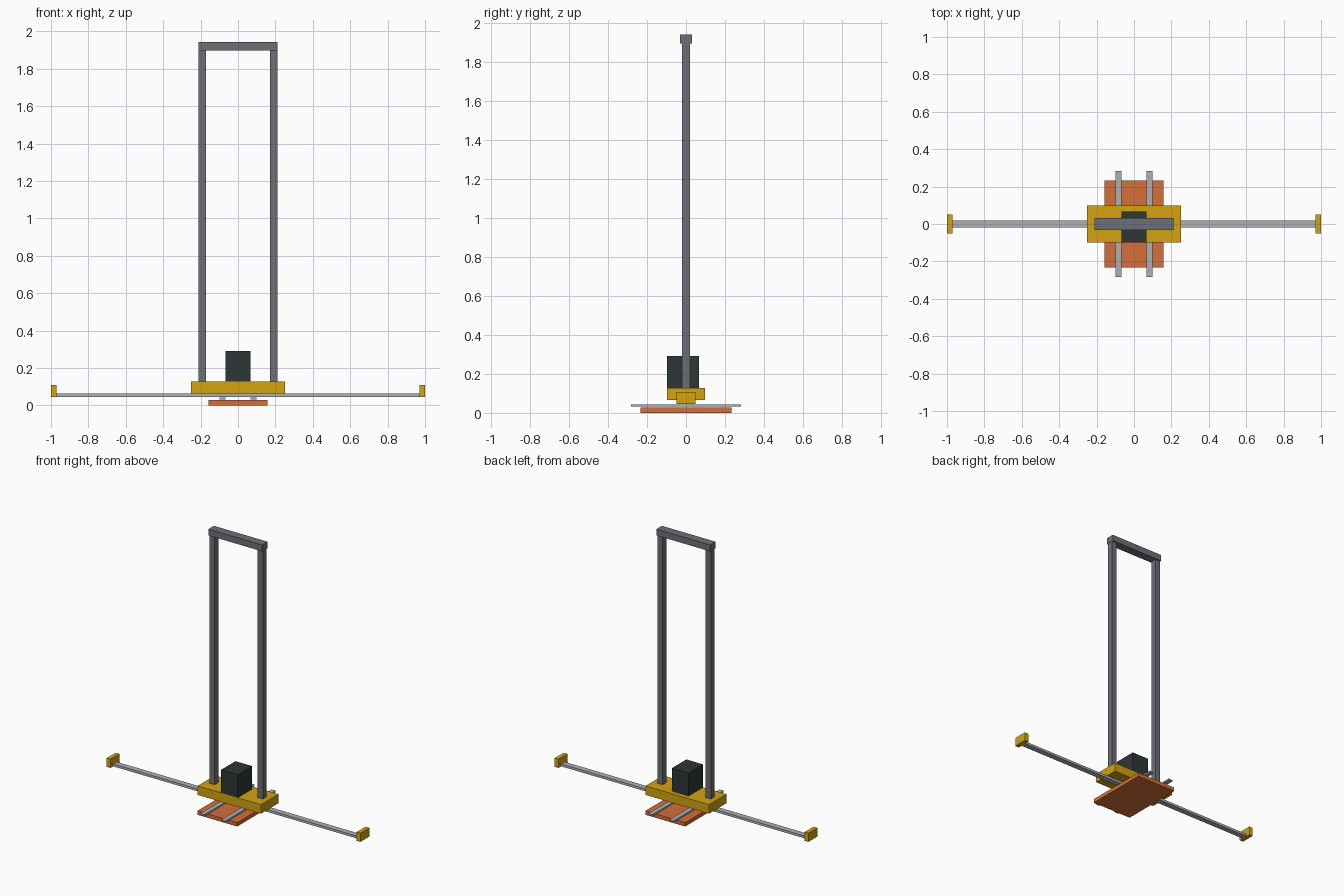
import bpy
import bmesh
from mathutils import Vector

default = bpy.data.objects.get("Cube")
if default:
    bpy.data.objects.remove(default, do_unlink=True)


def make_material(name, r, g, b):
    mat = bpy.data.materials.new(name)
    mat.use_nodes = True
    mat.diffuse_color = (r, g, b, 1)
    bsdf = mat.node_tree.nodes["Principled BSDF"]
    bsdf.inputs["Base Color"].default_value = (r, g, b, 1)
    return mat


yellow = make_material("safety yellow", 0.66, 0.37, 0.005)
steel = make_material("dark steel", 0.15, 0.16, 0.18)
rail_grey = make_material("light rail grey", 0.42, 0.44, 0.46)
orange = make_material("orange", 0.66, 0.16, 0.04)
charcoal = make_material("charcoal", 0.027, 0.037, 0.037)


def box(name, mat, x, y, z):
    """Flat-shaded box from (low, high) ranges on each axis."""
    low, high = (Vector(corner) for corner in zip(x, y, z))
    size, middle = high - low, (low + high) / 2
    bm = bmesh.new()
    bmesh.ops.create_cube(bm, size=1)
    bmesh.ops.scale(bm, vec=size, verts=bm.verts)
    mesh = bpy.data.meshes.new(name)
    bm.to_mesh(mesh)
    bm.free()
    mesh.materials.append(mat)
    obj = bpy.data.objects.new(name, mesh)
    obj.location = middle
    bpy.context.collection.objects.link(obj)
    return obj


def both(half):
    return (-half, half)


# Lower load platform
box("load_platform", orange, both(0.157), both(0.233), (0, 0.028))

# Long ground rail and the base carriage riding on it
box("ground_rail", rail_grey, both(0.975), both(0.02), (0.046, 0.063))
box("carriage_base", yellow, both(0.25), both(0.098), (0.065, 0.129))

# Drive cabinet, set slightly towards the front
box("drive_cabinet", charcoal, both(0.066), (-0.098, 0.066), (0.129, 0.292))

# Paired parts on the left (+x) and right (-x)
for side, sign in (("left", 1), ("right", -1)):
    def span(inner, outer):
        return sorted((sign * inner, sign * outer))
    box(side + "_mast", steel, span(0.17, 0.21), both(0.021), (0.129, 1.9))
    box(side + "_fork_rail", rail_grey, span(0.067, 0.099), both(0.283), (0.032, 0.043))
    box(side + "_end_stop", yellow, span(0.97, 1.0), both(0.05), (0.046, 0.108))

# Top beam joining the masts
box("top_beam", steel, both(0.212), both(0.031), (1.898, 1.943))
